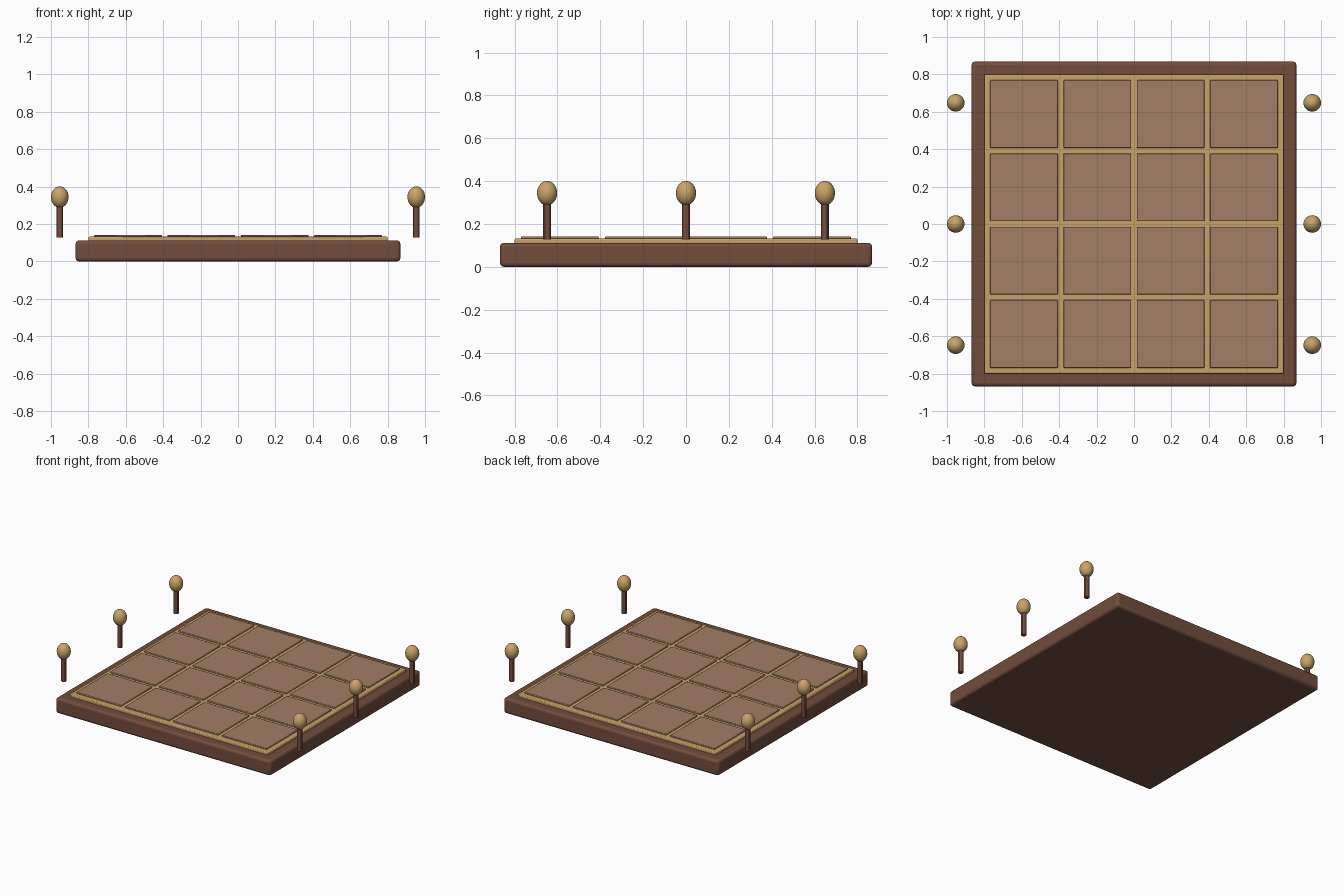
import bpy

if "Cube" in bpy.data.objects:
    bpy.data.objects.remove(bpy.data.objects["Cube"])

def material(name, rgb):
    m = bpy.data.materials.new(name)
    m.diffuse_color = (*rgb, 1)
    m.use_nodes = True
    m.node_tree.nodes["Principled BSDF"].inputs["Base Color"].default_value = m.diffuse_color
    return m

wood = material("dark_wood", (0.17, 0.075, 0.047))
gold = material("gold_trim", (0.58, 0.37, 0.14))
tan = material("tan_tile", (0.36, 0.21, 0.13))

def finish(name, mat):
    ob = bpy.context.object
    ob.name = name
    ob.data.materials.append(mat)
    bpy.ops.object.shade_smooth_by_angle()
    return ob

def slab(name, x, y, z0, z1, size, bevel, segments, mat):
    bpy.ops.mesh.primitive_cube_add(size=1, location=(x, y, (z0 + z1) / 2))
    bpy.context.object.scale = (size, size, z1 - z0)
    bpy.ops.object.transform_apply(location=False, rotation=False, scale=True)
    ob = finish(name, mat)
    mod = ob.modifiers.new("Bevel", 'BEVEL')
    mod.width = bevel
    mod.segments = segments
    return ob

# Board base and the gold inlay panel on top of it
slab("board_base", 0, 0, 0, 0.112, 1.736, 0.018, 3, wood)
slab("inlay_panel", 0, 0, 0.105, 0.132, 1.6, 0.006, 2, gold)

# 4 x 4 square tiles
for i in range(4):
    for j in range(4):
        slab(f"tile_{i}_{j}", (i - 1.5) * 0.392, (j - 1.5) * 0.392,
             0.126, 0.142, 0.362, 0.004, 2, tan)

# Six pegs with oval knobs, three along each side
for side in (-1, 1):
    for k in (-1, 0, 1):
        x, y = side * 0.953, k * 0.648
        bpy.ops.mesh.primitive_cylinder_add(vertices=12, radius=0.018, depth=0.18,
                                            location=(x, y, 0.218))
        finish("peg_stem", wood)
        bpy.ops.mesh.primitive_uv_sphere_add(segments=24, ring_count=16, radius=0.047,
                                             location=(x, y, 0.344))
        bpy.context.object.scale.z = 1.21
        finish("peg_knob", gold)
